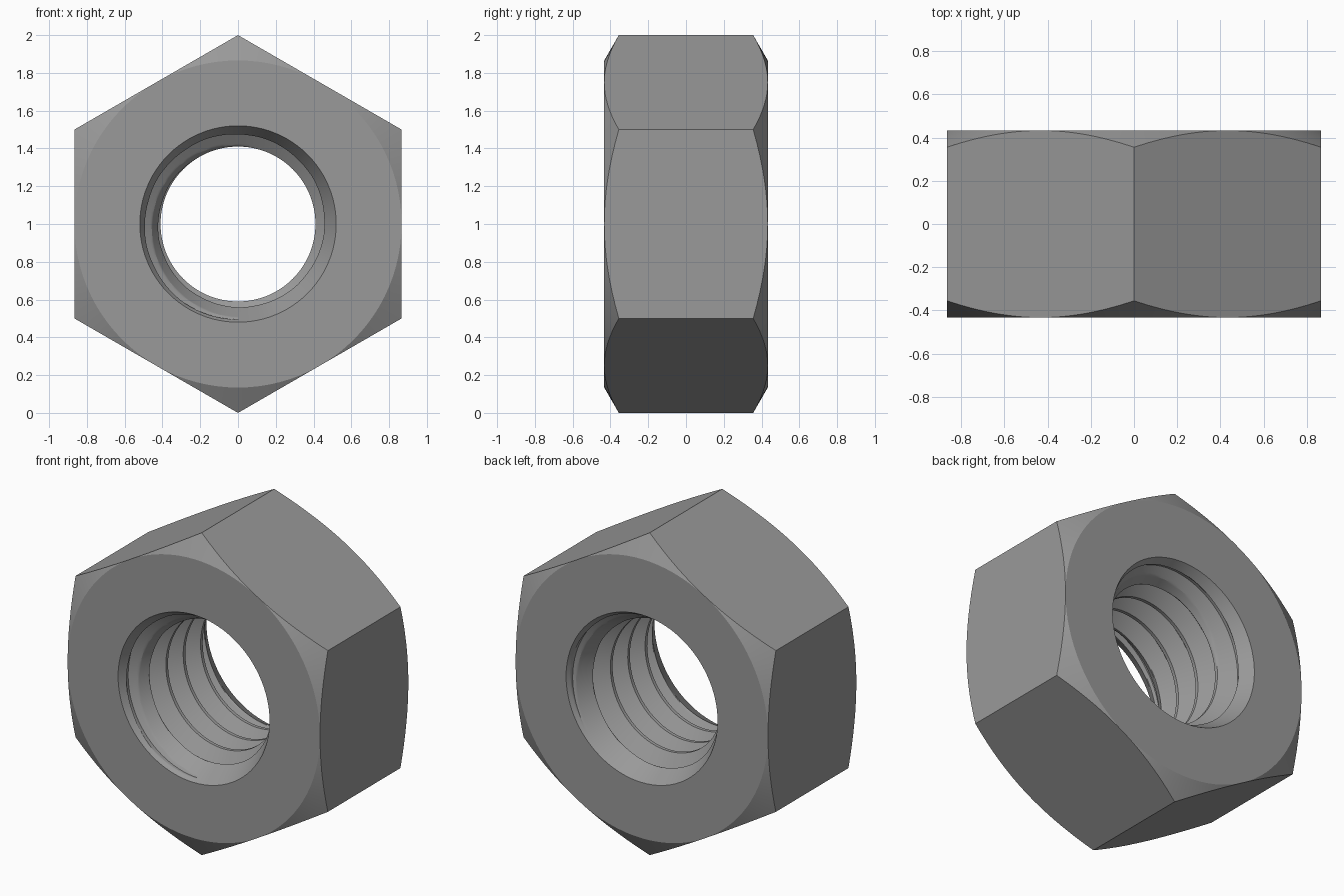
import bpy, bmesh
from math import sin, cos, tan, pi, radians, hypot
from mathutils import Vector

FLAT = 0.866            # centre to flat side, also the face circle
HALF = 0.433            # half thickness
MOUTH, CREST, ROOT = 0.52, 0.41, 0.505
PITCH = 0.17
SEG = 96                # steps round the axis
FINE = 32               # steps across one thread
SLOPE = tan(radians(30))

cube = bpy.data.objects.get("Cube")
if cube:
    bpy.data.objects.remove(cube)

steel = bpy.data.materials.new("grey_steel")
steel.use_nodes = True
grey = (0.32, 0.32, 0.32, 1)
steel.diffuse_color = grey
steel.node_tree.nodes["Principled BSDF"].inputs["Base Color"].default_value = grey


def finish(name, bm):
    mesh = bpy.data.meshes.new(name)
    bm.to_mesh(mesh)
    bm.free()
    mesh.materials.append(steel)
    obj = bpy.data.objects.new(name, mesh)
    bpy.context.collection.objects.link(obj)
    bpy.ops.object.select_all(action='DESELECT')
    bpy.context.view_layer.objects.active = obj
    obj.select_set(True)
    bpy.ops.object.shade_smooth_by_angle(angle=radians(20))


def skin(bm, rows):
    """Join neighbouring rows of points with quads."""
    grid = [[bm.verts.new(p) for p in row] for row in rows]
    for a, b in zip(grid, grid[1:]):
        for j in range(len(a) - 1):
            bm.faces.new((a[j], a[j + 1], b[j + 1], b[j]))
    bmesh.ops.remove_doubles(bm, verts=bm.verts, dist=1e-5)


# Hexagonal body: rings from the front mouth, over the sides, to the back mouth
def hex_radius(a):
    return FLAT / cos(a % (pi / 3) - pi / 6)


def ring(kind, side):
    pts = []
    for j in range(SEG + 1):
        a = 2 * pi * (j % SEG + 1e-9) / SEG
        r = {"mouth": MOUTH, "face": FLAT, "hex": hex_radius(a)}[kind]
        y = HALF - max(0, r - FLAT) * SLOPE
        pts.append(Vector((r * sin(a), side * y, 1 + r * cos(a))))
    return pts


bm = bmesh.new()
skin(bm, [ring(k, -1) for k in ("mouth", "face", "hex")]
     + [ring(k, 1) for k in ("hex", "face", "mouth")])
finish("hex_body", bm)


# Threaded bore: a helical strip, trimmed to the faces and countersunk
def groove(s):
    """Radius across one thread, s from -0.5 to 0.5 about the groove centre."""
    k = (0.4375 - abs(s)) / 0.375
    return CREST + (ROOT - CREST) * min(1, max(0, k))


def thread_row(k, cut):
    t = 2 * pi * k / SEG
    row = []
    for i in range(FINE + 1):
        s = i / FINE - 0.5
        r = groove(s) if cut else CREST
        y = 0.025 - HALF + PITCH * (k / SEG + s)
        row.append(Vector((-r * sin(t), y, 1 - r * cos(t))))
    return row


bm = bmesh.new()
rows = [thread_row(k, False) for k in range(-SEG * 3 // 2, 1)]
rows += [thread_row(k, True) for k in range(0, SEG * 6)]
skin(bm, rows)
for side in (-1, 1):
    bmesh.ops.bisect_plane(bm, geom=bm.verts[:] + bm.edges[:] + bm.faces[:],
                           plane_co=(0, side * HALF, 0), plane_no=(0, side, 0),
                           clear_outer=True)
for v in bm.verts:
    r = hypot(v.co.x, v.co.z - 1)
    grow = max(1, (MOUTH - (HALF - abs(v.co.y)) * SLOPE) / r)
    v.co.x *= grow
    v.co.z = 1 + (v.co.z - 1) * grow
finish("threaded_bore", bm)
